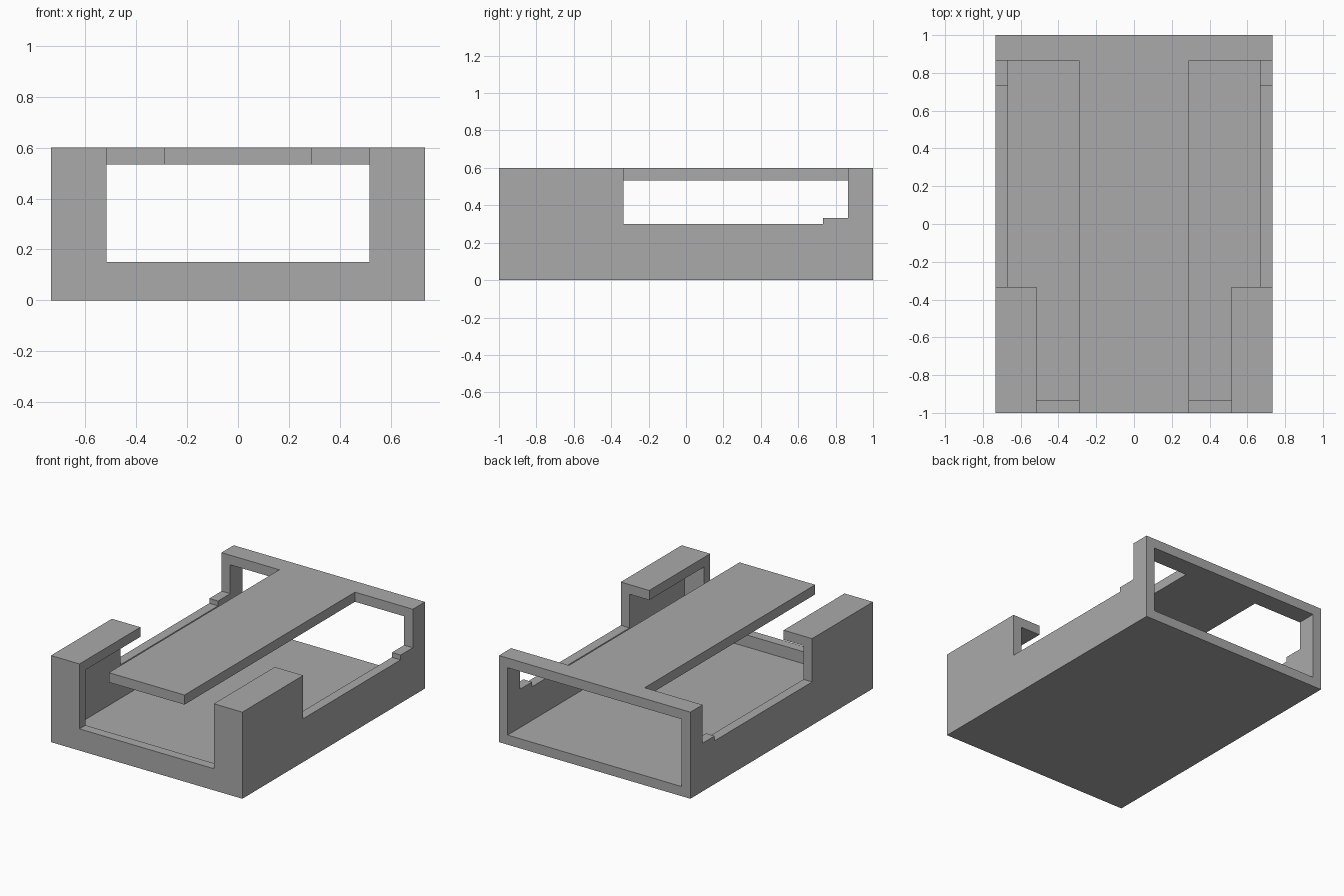
import bpy
import bmesh

cube = bpy.data.objects.get("Cube")
if cube:
    bpy.data.objects.remove(cube, do_unlink=True)

U = 1 / 15                      # wall thickness, also the layout module
W, L, H = 11 * U, 1.0, 9 * U    # half width, half length, height
OPEN, STRIP = 0.515, 0.29       # half widths of front opening and top strip
FAR = 1.3                       # beyond the outer faces


def box(name, lo, hi):
    bm = bmesh.new()
    bmesh.ops.create_cube(bm, size=1)
    for v in bm.verts:
        v.co = [a if c < 0 else b for a, b, c in zip(lo, hi, v.co)]
    mesh = bpy.data.meshes.new(name)
    bm.to_mesh(mesh)
    bm.free()
    ob = bpy.data.objects.new(name, mesh)
    bpy.context.collection.objects.link(ob)
    return ob


def cut(target, lo, hi):
    cutter = box("cutter", lo, hi)
    cutter.hide_render = True
    mod = target.modifiers.new("cut", "BOOLEAN")
    mod.operation = "DIFFERENCE"
    mod.solver = "EXACT"
    mod.object = cutter
    bpy.context.view_layer.objects.active = target
    bpy.ops.object.modifier_apply(modifier=mod.name)
    bpy.data.objects.remove(cutter, do_unlink=True)


case = box("open_case", (-W, -L, 0), (W, L, H))

# Hollow inside, open at the back
cut(case, (U - W, U - L, U), (W - U, FAR, H - U))
# Front opening
cut(case, (-OPEN, -FAR, 0.15), (OPEN, 1.5 * U - L, H - U))

for s in (-1, 1):
    def side_cut(x0, x1, y0, y1, z0):
        a, b = sorted((s * x0, s * x1))
        cut(case, (a, y0, z0), (b, y1, FAR))

    # Slot beside the top strip, then the side window with its raised step
    side_cut(STRIP, OPEN, -FAR, 0, 0.15)
    side_cut(STRIP, FAR, -5 * U, 11 * U, 0.3)
    side_cut(STRIP, FAR, 10 * U, 13 * U, 5 * U)

# Merge leftover flat seams
bm = bmesh.new()
bm.from_mesh(case.data)
bmesh.ops.remove_doubles(bm, verts=bm.verts, dist=0.0001)
bmesh.ops.dissolve_limit(bm, angle_limit=0.01, verts=bm.verts, edges=bm.edges)
bm.to_mesh(case.data)
bm.free()

grey = bpy.data.materials.new("plain_grey")
grey.use_nodes = True
colour = (0.4, 0.4, 0.4, 1)
grey.diffuse_color = colour
grey.node_tree.nodes["Principled BSDF"].inputs["Base Color"].default_value = colour
case.data.materials.clear()
case.data.materials.append(grey)
